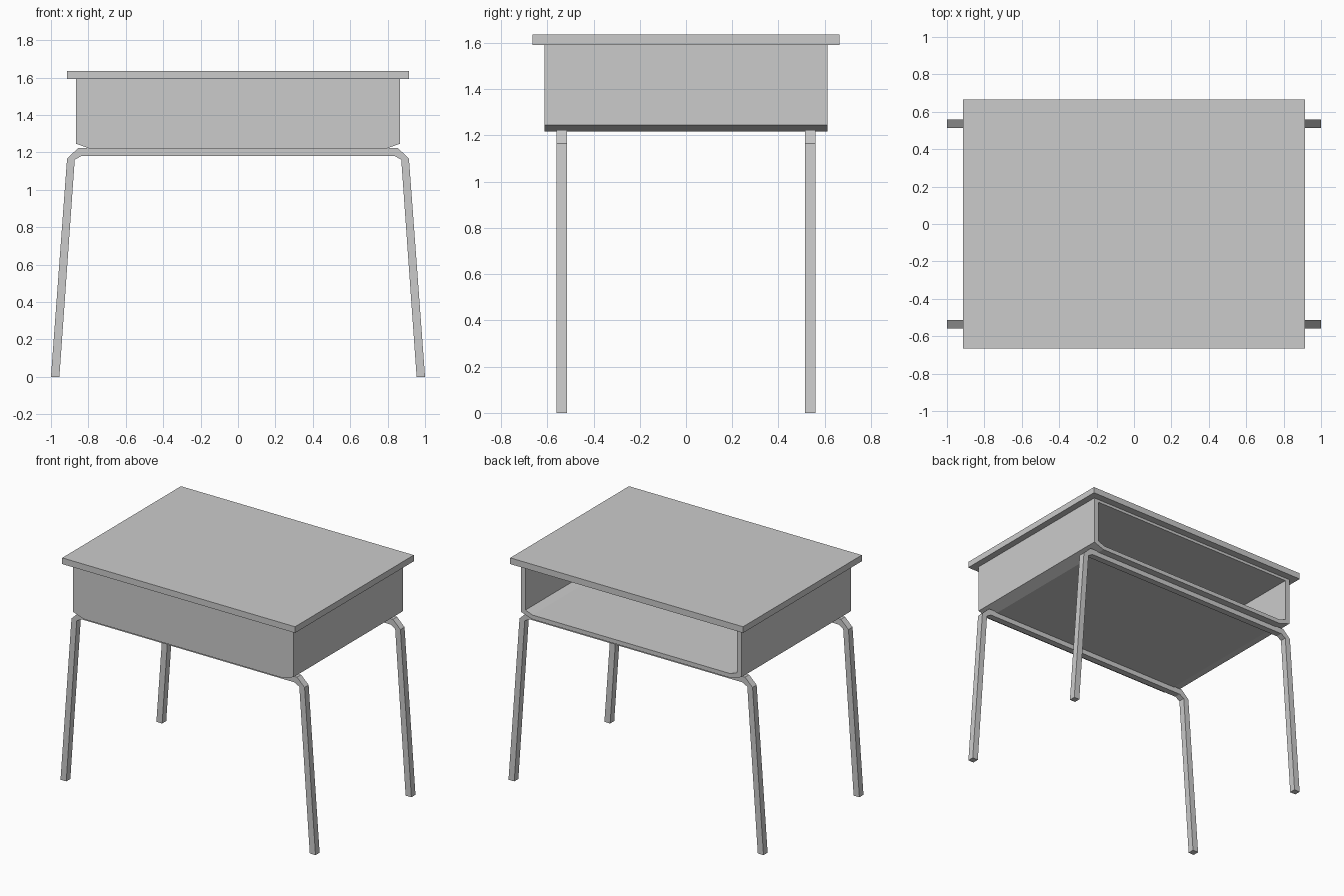
import bpy, bmesh

if "Cube" in bpy.data.objects:
    bpy.data.objects.remove(bpy.data.objects["Cube"])


def finish(name, bm):
    bmesh.ops.recalc_face_normals(bm, faces=bm.faces)
    mesh = bpy.data.meshes.new(name)
    bm.to_mesh(mesh)
    bm.free()
    obj = bpy.data.objects.new(name, mesh)
    bpy.context.collection.objects.link(obj)
    return obj


def ring(bm, profile, y):
    return [bm.verts.new((x, y, z)) for x, z in profile]


def bridge(bm, a, b):
    n = len(a)
    for i in range(n):
        j = (i + 1) % n
        bm.faces.new((a[i], a[j], b[j], b[i]))


def mirrored(half):
    # Complete a left-hand outline across x = 0
    return half + [(-x, z) for x, z in reversed(half)]


# Flat desktop slab
bm = bmesh.new()
slab = mirrored([(-0.913, 1.592), (-0.913, 1.636)])
a, b = ring(bm, slab, -0.665), ring(bm, slab, 0.665)
bridge(bm, a, b)
bm.faces.new(a)
bm.faces.new(b)
finish("desktop", bm)

# Book box: chamfered lower corners, closed front, open at the back
outer = mirrored([(-0.865, 1.592), (-0.865, 1.246), (-0.785, 1.217)])
inner = mirrored([(-0.83, 1.572), (-0.83, 1.268), (-0.775, 1.247)])
bm = bmesh.new()
front = ring(bm, outer, -0.612)
rim = ring(bm, outer, 0.612)
mouth = ring(bm, inner, 0.612)
inside = ring(bm, inner, -0.58)
for p, q in ((front, rim), (rim, mouth), (mouth, inside)):
    bridge(bm, p, q)
bm.faces.new(front)
bm.faces.new(inside)
finish("book_box", bm)

# Bent square-tube leg frames, front and back
leg_outer = [(-1.0, 0.0), (-0.914, 1.166), (-0.855, 1.223)]
leg_inner = [(-0.955, 0.0), (-0.873, 1.16), (-0.837, 1.181)]
out_path, in_path = mirrored(leg_outer), mirrored(leg_inner)
for name, y in (("front_leg_frame", -0.537), ("back_leg_frame", 0.537)):
    bm = bmesh.new()
    o0, o1 = ring(bm, out_path, y - 0.023), ring(bm, out_path, y + 0.023)
    i0, i1 = ring(bm, in_path, y - 0.023), ring(bm, in_path, y + 0.023)
    sections = list(zip(o0, o1, i1, i0))
    for s, t in zip(sections, sections[1:]):
        bridge(bm, s, t)
    bm.faces.new(sections[0])
    bm.faces.new(sections[-1])
    finish(name, bm)
